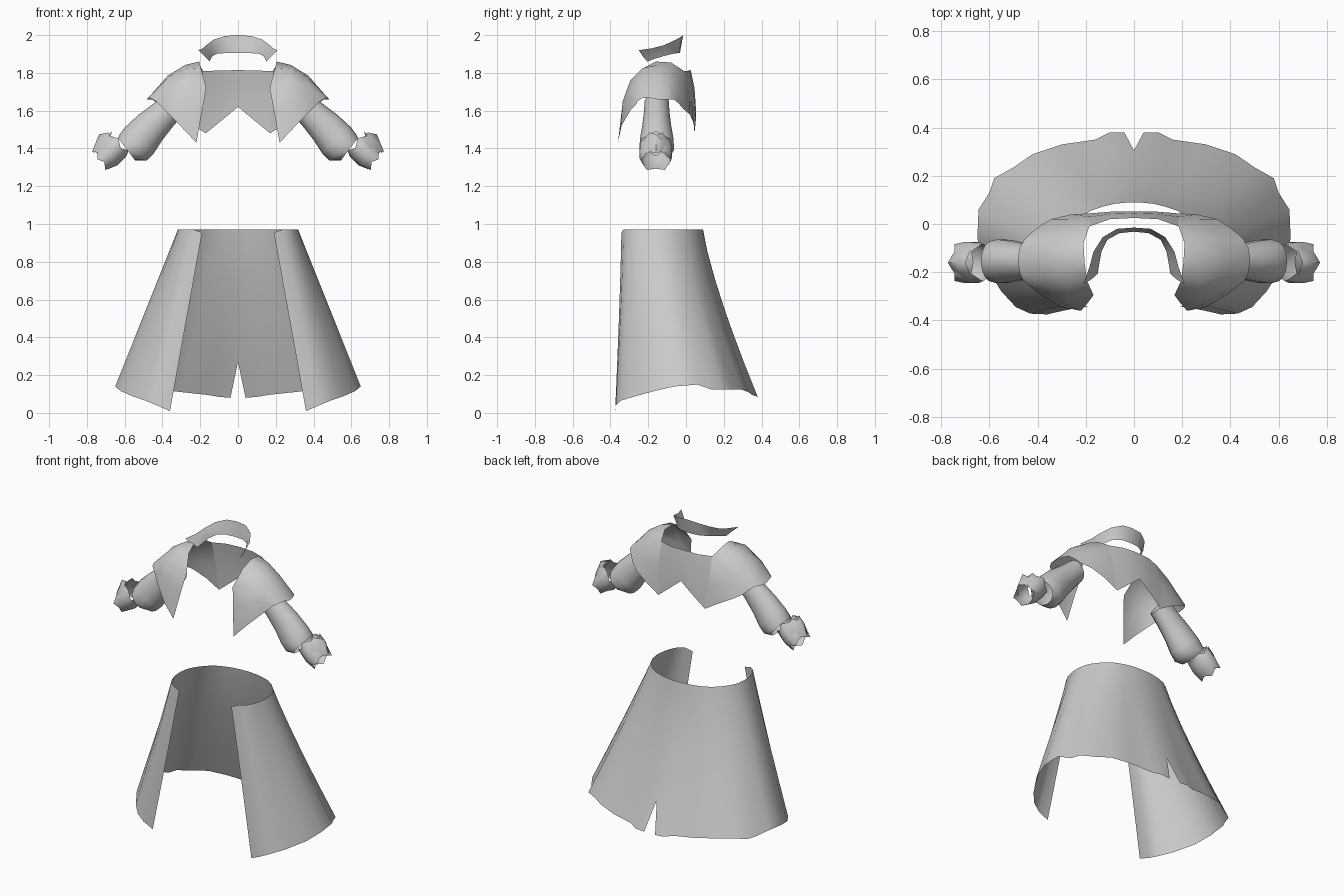
import bpy, bmesh, math
from mathutils import Vector


def sheet(name, columns, closed=False):
    """Loft a sheet through columns of points and mirror it across x = 0."""
    bm = bmesh.new()
    cols = [[bm.verts.new(p) for p in c] for c in columns]
    pairs = list(zip(cols, cols[1:]))
    for a, b in pairs:
        n = len(a)
        for i in range(n if closed else n - 1):
            j = (i + 1) % n
            bm.faces.new((a[i], a[j], b[j], b[i]))
    bmesh.ops.remove_doubles(bm, verts=bm.verts, dist=0.0005)
    bmesh.ops.recalc_face_normals(bm, faces=bm.faces)
    me = bpy.data.meshes.new(name)
    bm.to_mesh(me)
    bm.free()
    ob = bpy.data.objects.new(name, me)
    bpy.context.collection.objects.link(ob)
    mod = ob.modifiers.new("mirror", 'MIRROR')
    mod.merge_threshold = 0.001
    bpy.ops.object.select_all(action='DESELECT')
    ob.select_set(True)
    bpy.context.view_layer.objects.active = ob
    bpy.ops.object.shade_smooth_by_angle(angle=math.radians(50))
    return ob


def tube(name, rings, yc, sides, zigzag=None):
    """Tube through rings given as (top x, top z, low x, low z, half width)."""
    mids = [Vector(((r[0] + r[2]) / 2, yc, (r[1] + r[3]) / 2)) for r in rings]
    axis = (mids[-1] - mids[0]).normalized()
    cols = []
    for k, (r, m) in enumerate(zip(rings, mids)):
        up = Vector((r[0], yc, r[1])) - m
        ring = []
        for i in range(sides):
            a = 2 * math.pi * i / sides
            z = zigzag[k] * (1 if i % 2 == 0 else -1) if zigzag else 0
            ring.append(m + up * math.cos(a) + Vector((0, r[4] * math.sin(a), 0)) + axis * z)
        cols.append(ring)
    return sheet(name, cols, closed=True)


# Skirt: waist line and ragged hem, both from back centre to front edge
waist = [(0, .09), (.04, .088), (.08, .084), (.13, .072), (.18, .055), (.225, .025),
         (.26, -.01), (.29, -.05), (.31, -.095), (.318, -.15), (.315, -.2),
         (.30, -.26), (.275, -.305), (.24, -.33), (.19, -.342)]
hem = [(.04, .38, .08), (.1, .38, .085), (.16, .35, .095), (.3, .33, .11),
       (.42, .29, .125), (.5, .235, .125), (.58, .19, .125), (.6, .13, .125),
       (.645, .06, .15), (.65, -.06, .14), (.62, -.17, .115), (.55, -.28, .085),
       (.49, -.345, .065), (.43, -.372, .04), (.36, -.375, .01)]
skirt = []
for i, (w, h) in enumerate(zip(waist, hem)):
    col = []
    top = .955 if i == len(hem) - 1 else .972
    for t in (0, .13, .3, .45, .62, .787, 1):
        x = w[0] + (h[0] - w[0]) * t
        if i == 0 and t < 1:
            x = 0                      # seam stays closed above the slit
        y = w[1] + (h[1] - w[1]) * t ** 1.25
        col.append((x, y, top + (h[2] - top) * t))
    skirt.append(col)
sheet("skirt", skirt)

# Shoulder mantle: columns run front hem -> over the shoulder -> back hem
mantle = [
    [(.22, -.36, 1.43), (.19, -.325, 1.60), (.168, -.295, 1.72), (.195, -.235, 1.82),
     (.205, -.16, 1.86), (.21, -.08, 1.855), (.185, -.01, 1.81), (.185, .03, 1.66),
     (.17, .045, 1.48)],
    [(.30, -.345, 1.515), (.28, -.335, 1.65), (.27, -.295, 1.76), (.275, -.23, 1.825),
     (.28, -.15, 1.842), (.28, -.08, 1.825), (.28, -.015, 1.75), (.27, .02, 1.65),
     (.26, .04, 1.535)],
    [(.385, -.295, 1.60), (.375, -.285, 1.68), (.37, -.255, 1.74), (.37, -.205, 1.775),
     (.372, -.15, 1.785), (.37, -.09, 1.77), (.36, -.04, 1.71), (.355, -.01, 1.65),
     (.345, .02, 1.58)],
    [(.41, -.27, 1.625), (.435, -.255, 1.65), (.46, -.235, 1.665), (.475, -.2, 1.67),
     (.482, -.15, 1.66), (.475, -.1, 1.66), (.455, -.065, 1.66), (.43, -.04, 1.64),
     (.40, -.015, 1.61)]]
sheet("shoulder_mantle", mantle)

# Back panel of the mantle, joining both shoulders
sheet("mantle_back", [
    [(0, .025, 1.815), (0, .045, 1.72), (0, .052, 1.62)],
    [(.1, .02, 1.812), (.095, .042, 1.68), (.085, .052, 1.55)],
    [(.185, -.01, 1.81), (.185, .03, 1.66), (.17, .045, 1.48)]])

# Standing collar: upper and lower rails from back centre to front tips
upper = [(0, -.015, 2.0), (.07, -.02, 1.995), (.13, -.055, 1.975), (.168, -.115, 1.947),
         (.185, -.18, 1.93), (.21, -.25, 1.92)]
lower = [(0, -.032, 1.905), (.06, -.038, 1.905), (.11, -.065, 1.902), (.135, -.115, 1.89),
         (.145, -.17, 1.873), (.15, -.205, 1.86)]
sheet("collar", [[u, tuple((Vector(u) + Vector(v)) / 2 - Vector((.006, 0, .004)) * (k > 0)), v]
                 for k, (u, v) in enumerate(zip(upper, lower))])

# Puffed sleeve
tube("sleeve", [(.37, 1.70, .285, 1.585, .065), (.45, 1.635, .345, 1.515, .07),
                (.53, 1.575, .40, 1.445, .078), (.60, 1.51, .445, 1.375, .09),
                (.625, 1.475, .485, 1.335, .093), (.635, 1.455, .545, 1.337, .085)],
     -.155, 14)

# Ragged forearm cuff
tube("cuff", [(.675, 1.485, .58, 1.37, .078), (.70, 1.455, .605, 1.345, .088),
              (.735, 1.42, .64, 1.31, .09), (.76, 1.385, .69, 1.285, .08)],
     -.16, 10, zigzag=(-.012, 0, 0, .012))

# Raised plate on the outer side of the cuff
sheet("cuff_plate", [
    [(.67, -.235, 1.43), (.70, -.24, 1.39), (.725, -.225, 1.35)],
    [(.685, -.195, 1.485), (.725, -.2, 1.44), (.755, -.19, 1.385)],
    [(.70, -.16, 1.47), (.735, -.16, 1.475), (.772, -.16, 1.385)],
    [(.685, -.125, 1.485), (.725, -.12, 1.44), (.755, -.13, 1.385)],
    [(.67, -.085, 1.43), (.70, -.08, 1.39), (.725, -.095, 1.35)]])
